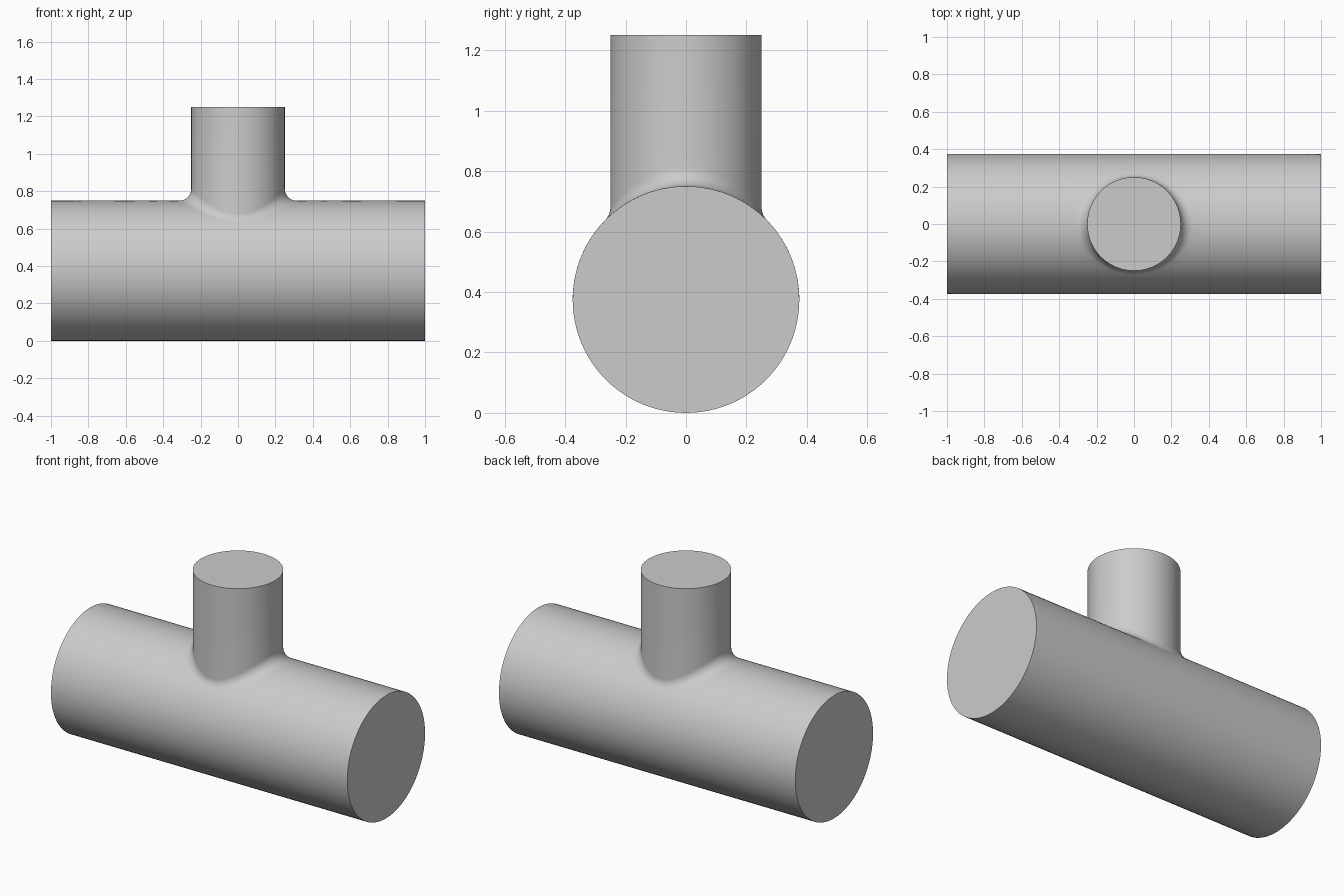
import bpy, bmesh
from math import pi, sin, cos, asin, sqrt, radians
from mathutils import Vector

cube = bpy.data.objects.get("Cube")
if cube:
    bpy.data.objects.remove(cube)

R, LEN = 0.375, 1.0        # main pipe radius and half length
B, TOP = 0.25, 1.25        # branch radius and top height
F = 0.0625                 # fillet radius
N = 48                     # segments per quarter of the branch
ARC, PATCH = 10, 24        # rings in the fillet and in the main pipe's upper half

bm = bmesh.new()


def on_pipe(x, phi):
    """Point on the main pipe, phi measured from the top towards +y."""
    return Vector((x, R * sin(phi), R + R * cos(phi)))


def skin(rows, closed):
    """Bridge successive rows of points with quads."""
    rows = [[bm.verts.new(p) for p in row] for row in rows]
    for a, b in zip(rows, rows[1:]):
        n = len(a)
        for i in range(n if closed else n - 1):
            j = (i + 1) % n
            bm.faces.new((a[i], a[j], b[j], b[i]))


def strand(side, a):
    """Line of points from the branch top, through the fillet, over the pipe."""
    t = side * pi / 2 + a * pi / 4
    u, v = [(1, a), (-a, 1), (-1, -a), (a, -1)][side]
    # centre of the ball rolling between both pipes
    cx, cy = (B + F) * cos(t), (B + F) * sin(t)
    ball = Vector((cx, cy, R + sqrt((R + F) ** 2 - cy ** 2)))
    phi = asin(cy / (R + F))
    wall = Vector((B * cos(t), B * sin(t), ball.z))
    d0, d1 = (wall - ball).normalized(), (on_pipe(cx, phi) - ball).normalized()
    pts = [Vector((wall.x, wall.y, TOP))]
    pts += [ball + F * d0.slerp(d1, k / ARC) for k in range(ARC + 1)]
    for k in range(1, PATCH + 1):
        w = k / PATCH
        pts.append(on_pipe(cx + (u * LEN - cx) * w, phi + (v * pi / 2 - phi) * w))
    return pts


# Branch, fillet and upper half of the main pipe
strands = [strand(s, -1 + 2 * j / N) for s in range(4) for j in range(N)]
skin(list(zip(*strands)), True)

# Lower half of the main pipe
xs = [LEN * (-1 + 2 * j / N) for j in range(N + 1)]
skin([[on_pipe(x, pi / 2 + pi * k / N) for x in xs] for k in range(N + 1)], False)

# Weld and close the three flat ends
bmesh.ops.remove_doubles(bm, verts=bm.verts, dist=1e-5)
bmesh.ops.holes_fill(bm, edges=[e for e in bm.edges if e.is_boundary], sides=0)
bmesh.ops.recalc_face_normals(bm, faces=bm.faces)

mesh = bpy.data.meshes.new("pipe_tee")
bm.to_mesh(mesh)
bm.free()
tee = bpy.data.objects.new("pipe_tee", mesh)
bpy.context.collection.objects.link(tee)

# Plain grey
grey = bpy.data.materials.new("light_grey")
grey.use_nodes = True
colour = (0.6, 0.6, 0.6, 1)
grey.diffuse_color = colour
grey.node_tree.nodes["Principled BSDF"].inputs["Base Color"].default_value = colour
mesh.materials.append(grey)

bpy.ops.object.select_all(action='DESELECT')
tee.select_set(True)
bpy.context.view_layer.objects.active = tee
bpy.ops.object.shade_smooth_by_angle(angle=radians(30))
